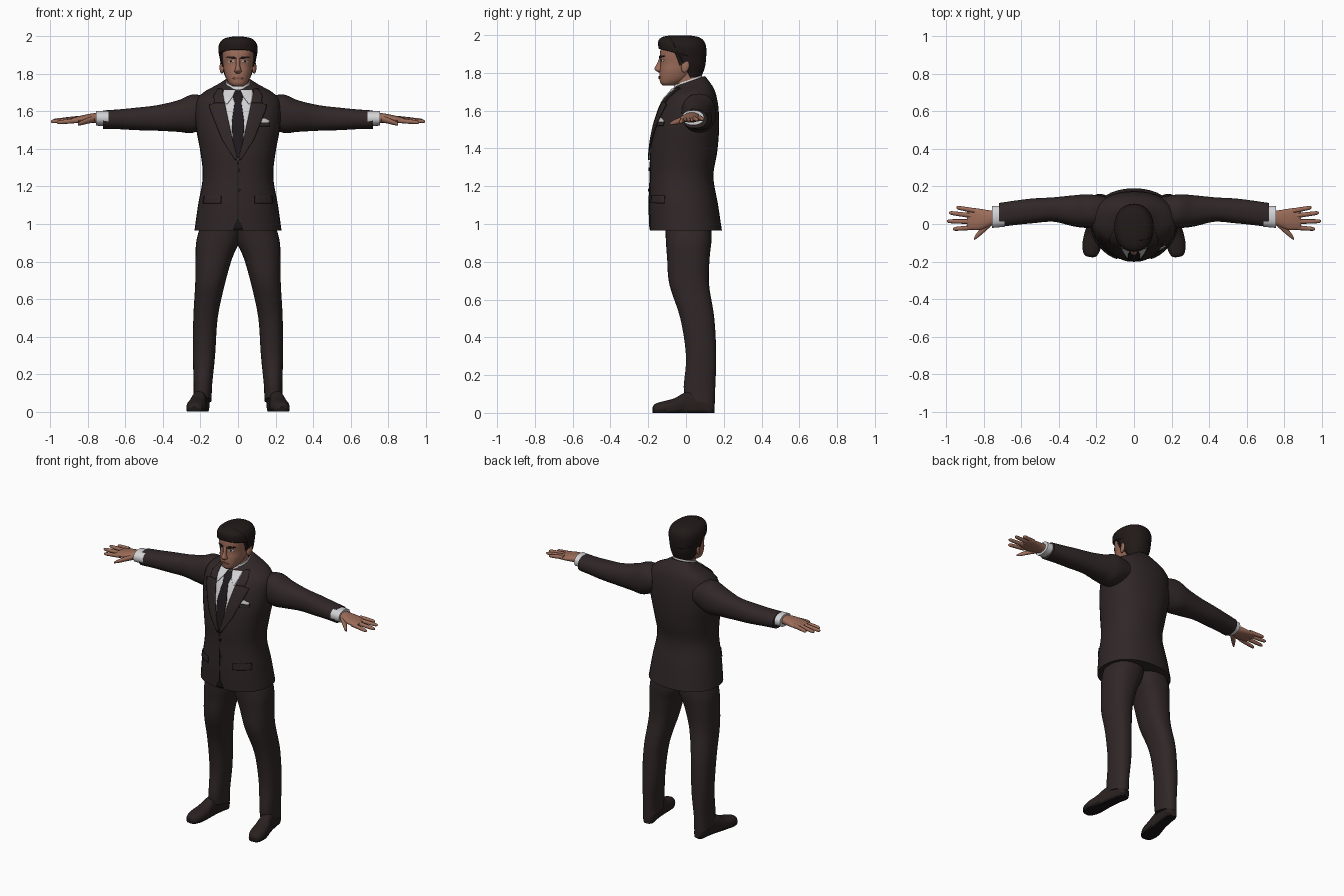
import bpy, bmesh, math
from mathutils import Matrix, Vector
from mathutils.bvhtree import BVHTree

if "Cube" in bpy.data.objects:
    bpy.data.objects.remove(bpy.data.objects["Cube"], do_unlink=True)


def material(name, r, g, b):
    mat = bpy.data.materials.new(name)
    mat.use_nodes = True
    mat.diffuse_color = (r, g, b, 1)
    bsdf = mat.node_tree.nodes["Principled BSDF"]
    bsdf.inputs["Base Color"].default_value = (r, g, b, 1)
    bsdf.inputs["Roughness"].default_value = .8
    return mat


SUIT = material("dark brown suit", .03, .02, .02)
TIE = material("near black tie", .014, .01, .012)
SHOE = material("shoe leather", .022, .015, .014)
SOLE = material("black sole", .01, .008, .008)
SHIRT = material("white shirt", .65, .65, .67)
SKIN = material("skin", .33, .15, .1)
LIPS = material("lips", .24, .09, .07)
HAIR = material("dark hair", .015, .01, .009)


def finish(name, bm, mat, mirror=False, thickness=0, offset=0, angle=50):
    """Turn a bmesh into a smooth object with optional thickness and mirroring."""
    mesh = bpy.data.meshes.new(name)
    bm.to_mesh(mesh)
    bm.free()
    mesh.materials.append(mat)
    mesh.shade_smooth()
    mesh.set_sharp_from_angle(angle=math.radians(angle))
    ob = bpy.data.objects.new(name, mesh)
    bpy.context.collection.objects.link(ob)
    if thickness:
        mod = ob.modifiers.new("thickness", "SOLIDIFY")
        mod.thickness, mod.offset = thickness, offset
    if mirror:
        mod = ob.modifiers.new("other side", "MIRROR")
        mod.use_mirror_merge = False
    return ob


def catmull(rings, steps):
    """Smoothly interpolate a list of ring tuples."""
    pts = [Vector(r) for r in rings]
    pts = [pts[0]] + pts + [pts[-1]]
    out = []
    for a, b, c, d in zip(pts, pts[1:], pts[2:], pts[3:]):
        for k in range(steps):
            t = k / steps
            out.append(b + (c - a) * (t / 2) + (a * 2 - b * 5 + c * 4 - d) * (t * t / 2)
                       + (b * 3 - a - c * 3 + d) * (t ** 3 / 2))
    return out + [pts[-1]]


def loft(rings, axis="z", power=2.2, sides=36, steps=5):
    """Rings are (position, a_min, a_max, b_min, b_max, tilt) across the axis."""
    order = {"x": (1, 2, 0), "y": (0, 2, 1), "z": (0, 1, 2)}[axis]
    bm = bmesh.new()
    loops = []
    for t, a0, a1, b0, b1, tilt in catmull(rings, steps):
        loop = []
        for i in range(sides):
            ang = math.tau * i / sides
            c, s = math.cos(ang), math.sin(ang)
            da = math.copysign(abs(c) ** (2 / power), c) * (a1 - a0) / 2
            db = math.copysign(abs(s) ** (2 / power), s) * (b1 - b0) / 2
            co = Vector((0, 0, 0))
            co[order[0]], co[order[1]] = (a0 + a1) / 2 + da, (b0 + b1) / 2 + db
            co[order[2]] = t + tilt * db
            loop.append(bm.verts.new(co))
        loops.append(loop)
    for lo, hi in zip(loops, loops[1:]):
        for i in range(sides):
            j = (i + 1) % sides
            bm.faces.new((lo[i], lo[j], hi[j], hi[i]))
    bm.faces.new(loops[0])
    bm.faces.new(loops[-1])
    bmesh.ops.recalc_face_normals(bm, faces=bm.faces)
    return bm


def sym(t, half, b0, b1, tilt=0):
    return (t, -half, half, b0, b1, tilt)


def tube(t, a, b, ra, rb, tilt=0):
    return (t, a - ra, a + ra, b - rb, b + rb, tilt)


def plate(name, rows, mat, surface, off=.003, mirror=False, cols=8, steps=6):
    """Thin patch of (z, x_min, x_max) rows laid on the front of a surface."""
    bm = bmesh.new()
    grid = []
    for k in range((len(rows) - 1) * steps + 1):
        i = min(k // steps, len(rows) - 2)
        z, x0, x1 = Vector(rows[i]).lerp(Vector(rows[i + 1]), k / steps - i)
        line = []
        for c in range(cols + 1):
            x = x0 + (x1 - x0) * c / cols
            hit = surface.ray_cast(Vector((x, -1, z)), Vector((0, 1, 0)))[0]
            if hit is None:
                hit = surface.find_nearest(Vector((x, -.1, z)))[0]
            line.append(bm.verts.new((x, hit.y - off, z)))
        grid.append(line)
    for lo, hi in zip(grid, grid[1:]):
        for c in range(cols):
            bm.faces.new((lo[c], lo[c + 1], hi[c + 1], hi[c]))
    return finish(name, bm, mat, mirror, thickness=.005)


# Jacket body
body = loft([sym(.965, .232, -.19, .19), sym(1.1, .213, -.195, .17), sym(1.25, .188, -.19, .145),
             sym(1.38, .2, -.19, .165), sym(1.5, .222, -.173, .175), sym(1.6, .23, -.143, .173),
             sym(1.66, .22, -.115, .165), sym(1.7, .185, -.09, .15, .1),
             sym(1.735, .115, -.07, .12, .25), sym(1.755, .078, -.06, .1, .35)])
torso = BVHTree.FromBMesh(body)
finish("jacket_body", body, SUIT)

# Jacket sleeves, shirt cuffs
finish("jacket_sleeves", loft([
    tube(.15, .06, 1.6, .085, .075), tube(.24, .068, 1.588, .09, .102), tube(.32, .07, 1.575, .083, .084),
    tube(.43, .077, 1.565, .065, .068), tube(.54, .07, 1.56, .066, .06), tube(.63, .06, 1.558, .065, .053),
    tube(.718, .048, 1.556, .064, .049)], "x"), SUIT, True)
finish("shirt_cuffs", loft([tube(.69, .042, 1.562, .057, .041), tube(.757, .037, 1.563, .058, .039)], "x"),
       SHIRT, True)

# Hands: palm, four fingers and thumb
finish("palms", loft([tube(.73, .037, 1.565, .036, .026), tube(.77, .03, 1.564, .043, .026),
                      tube(.82, .025, 1.56, .056, .021), tube(.87, .028, 1.555, .058, .014),
                      tube(.89, .028, 1.553, .05, .009)], "x"), SKIN, True)
for finger, root, tip_x, tip_y in (("index", -.018, .965, -.027), ("middle", .012, .997, .015),
                                   ("ring", .042, .985, .06), ("little", .071, .945, .088)):
    parts = []
    for f, r in ((0, .013), (.5, .012), (.9, .01), (1, .004)):
        y = root + (tip_y - root) * f
        parts.append(tube(.85 + (tip_x - .85) * f, y, 1.554 - .01 * f + y / 8, r, r))
    finish(finger + "_fingers", loft(parts, "x", 2, 12, 3), SKIN, True)
finish("thumbs", loft([tube(.765, .005, 1.56, .02, .018), tube(.8, -.025, 1.55, .021, .016),
                       tube(.835, -.06, 1.538, .015, .012), tube(.853, -.08, 1.532, .006, .006)],
                      "x", 2, 14, 4), SKIN, True)

# Trousers
finish("trouser_legs", loft([
    (.06, .14, .238, -.005, .152, -.2), (.14, .138, .236, -.012, .155, 0), (.3, .122, .24, 0, .16, 0),
    (.5, .108, .238, -.03, .15, 0), (.68, .07, .228, -.088, .122, 0), (.82, .03, .226, -.1, .125, 0),
    (.92, -.012, .22, -.107, .135, 0), (1.05, -.03, .18, -.11, .13, 0)], power=2.3), SUIT, True)

# Shoes with flat soles, toes turned outward
shoe = loft([sym(-.178, .015, -.01, .03), sym(-.165, .036, -.02, .048), sym(-.12, .05, -.02, .062),
             sym(-.06, .049, -.02, .078), sym(0, .04, -.02, .11), sym(.08, .037, -.02, .12),
             sym(.13, .035, -.02, .1), sym(.15, .022, -.01, .07)], "y", 2.5, 28)
for v in shoe.verts:
    v.co.z = max(v.co.z, 0)
for f in shoe.faces:
    f.material_index = int(f.calc_center_median().z < .016)
shoe.transform(Matrix.Translation((.207, 0, 0)) @ Matrix.Rotation(math.radians(9), 4, "Z"))
finish("shoes", shoe, SHOE, True).data.materials.append(SOLE)

# Shirt front, tie, collar
plate("shirt_front", [(1.705, -.085, .085), (1.62, -.068, .068), (1.45, -.03, .03), (1.34, -.003, .003)],
      SHIRT, torso, .002, cols=14)
plate("tie", [(1.705, -.024, .024), (1.68, -.028, .028), (1.645, -.018, .018), (1.54, -.033, .033),
              (1.45, -.029, .029), (1.35, -.005, .005)], TIE, torso, .006)
finish("shirt_collar", loft([sym(1.71, .078, -.08, .095, .35), sym(1.735, .07, -.07, .09, .35),
                             sym(1.762, .064, -.06, .085, .35)]), SHIRT)
plate("collar_points", [(1.715, .012, .078), (1.68, .027, .075), (1.64, .056, .066)], SHIRT, torso, .008, True)

# Jacket lapels, pockets, buttons and front edge
plate("jacket_collar", [(1.72, .084, .108), (1.68, .078, .13), (1.645, .071, .125)], SUIT, torso, .006, True)
plate("lapels", [(1.645, .071, .12), (1.635, .069, .155), (1.6, .062, .145), (1.45, .029, .085),
                 (1.34, .001, .015)], SUIT, torso, .008, True)
plate("pocket_square", [(1.563, .13, .14), (1.55, .12, .167), (1.54, .122, .165)], SHIRT, torso)
plate("chest_pocket", [(1.54, .115, .17), (1.52, .115, .168)], SUIT, torso)
plate("pocket_flaps", [(1.15, .09, .18), (1.11, .09, .185)], SUIT, torso, .004, True)
plate("front_edge", [(1.33, -.002, .002), (1.03, -.002, .002), (.972, -.025, .025)], SOLE, torso, .001)
for n, z in enumerate((1.29, 1.18)):
    plate("button_%d" % n, [(z + .009, .003, .007), (z, -.004, .014), (z - .009, .003, .007)], SOLE, torso, .005)

# Neck and head
finish("neck", loft([sym(1.68, .062, -.05, .078), sym(1.76, .06, -.052, .078), sym(1.84, .062, -.05, .085)]), SKIN)
head = loft([sym(1.733, .028, -.122, -.06), sym(1.745, .044, -.135, -.03), sym(1.77, .06, -.14, .015),
             sym(1.81, .074, -.139, .055), sym(1.85, .08, -.135, .085), sym(1.89, .085, -.138, .095),
             sym(1.93, .086, -.132, .095), sym(1.97, .065, -.1, .07)], power=2.3)
face = BVHTree.FromBMesh(head)
finish("head", head, SKIN)
finish("nose", loft([sym(1.802, .01, -.145, -.12), sym(1.813, .02, -.162, -.12), sym(1.825, .016, -.167, -.12),
                     sym(1.85, .01, -.153, -.12), sym(1.885, .011, -.139, -.12)], power=2, sides=16), SKIN)
plate("eyebrows", [(1.893, .025, .055), (1.887, .014, .063), (1.88, .014, .03)], HAIR, face, .003, True)
plate("eyes", [(1.872, .026, .048), (1.867, .02, .055), (1.861, .028, .048)], SHIRT, face, .0, True)
plate("irises", [(1.872, .033, .041), (1.867, .032, .043), (1.861, .034, .041)], HAIR, face, .001, True)
plate("mouth", [(1.784, -.014, .014), (1.778, -.03, .03), (1.769, -.013, .013)], LIPS, face, .002)

# Ears
ear = bmesh.new()
bmesh.ops.create_uvsphere(ear, u_segments=16, v_segments=10, radius=1)
ear.transform(Matrix.Translation((.086, -.004, 1.835)) @ Matrix.Rotation(-.2, 4, "X")
              @ Matrix.Rotation(-.3, 4, "Z") @ Matrix.Diagonal((.011, .022, .034, 1)))
finish("ears", ear, SKIN, True)

# Hair: a crown above the forehead and a back section behind the ears
hair_rings = [sym(1.775, .064, -.05, .08), sym(1.83, .086, -.1, .1), sym(1.885, .098, -.135, .107),
              sym(1.935, .105, -.146, .107), sym(1.97, .094, -.146, .094), sym(1.99, .068, -.125, .065),
              sym(1.999, .025, -.08, .015)]
for name, point, normal in (("hair_crown", (0, -.14, 1.927), (0, .25, 1)),
                            ("hair_back", (0, -.05, 1.92), (0, 1, .5))):
    hair = loft(hair_rings)
    bmesh.ops.bisect_plane(hair, geom=hair.verts[:] + hair.edges[:] + hair.faces[:], plane_co=point,
                           plane_no=normal, clear_inner=True)
    finish(name, hair, HAIR, thickness=.014, offset=-1)
finish("sideburns", loft([(1.84, .07, .084, -.035, -.02, 0), (1.87, .07, .09, -.045, 0, 0),
                          (1.92, .07, .1, -.065, .01, 0)], sides=16), HAIR, True)
